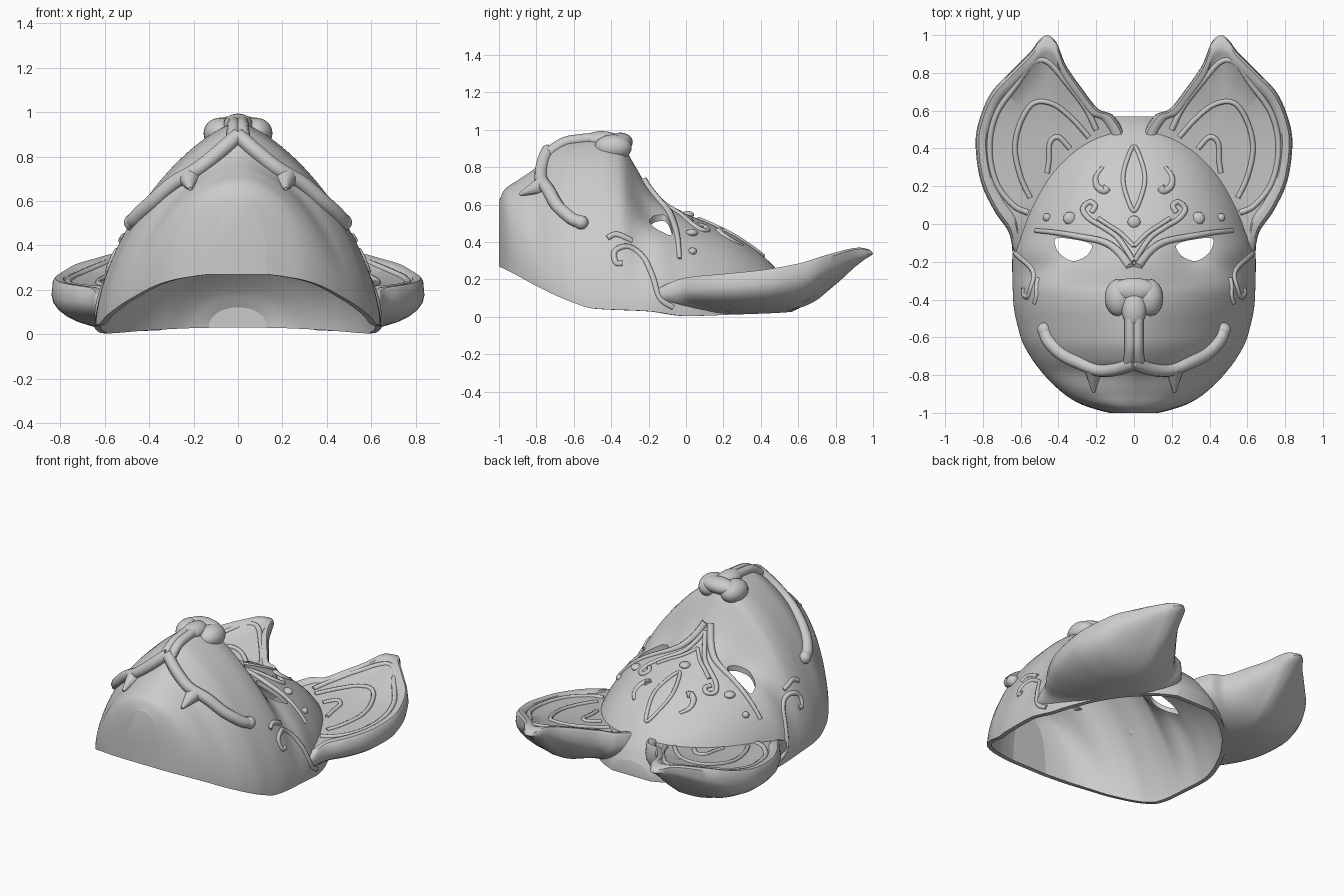
import bpy, bmesh, math
from mathutils import Vector, Matrix

if "Cube" in bpy.data.objects:
    bpy.data.objects.remove(bpy.data.objects["Cube"])


def table(*p):
    """Monotone smooth interpolation through (position, value) pairs."""
    d = [(b[1] - a[1]) / (b[0] - a[0]) for a, b in zip(p, p[1:])]
    m = [d[0]] + [2 * a * b / (a + b) if a * b > 0 else 0 for a, b in zip(d, d[1:])] + [d[-1]]

    def f(y):
        y = min(max(y, p[0][0]), p[-1][0])
        i = next(k for k in range(len(d)) if y <= p[k + 1][0])
        h = p[i + 1][0] - p[i][0]
        t = (y - p[i][0]) / h
        return (p[i][1] * (1 + 2 * t) * (1 - t) ** 2 + h * m[i] * t * (1 - t) ** 2
                + p[i + 1][1] * t * t * (3 - 2 * t) + h * m[i + 1] * t * t * (t - 1))
    return f


def spline(p, n=8, closed=False):
    """Catmull-Rom through 2D points."""
    p = [Vector(q) for q in p]
    c = len(p)
    g = (lambda i: p[i % c]) if closed else (lambda i: p[min(max(i, 0), c - 1)])
    out = []
    for i in range(c if closed else c - 1):
        a, b, e, f = g(i - 1), g(i), g(i + 1), g(i + 2)
        for k in range(n):
            t = k / n
            out.append(0.5 * (2 * b + (e - a) * t + (2 * a - 5 * b + 4 * e - f) * t * t
                              + (3 * b - a - 3 * e + f) * t ** 3))
    return out if closed else out + [p[-1]]


# Face form: half width, ridge height, rim height and section exponents along y
W = table((-1, .13), (-.985, .19), (-.95, .29), (-.9, .37), (-.8, .475), (-.7, .55), (-.6, .6), (-.4, .64),
          (-.2, .645), (0, .61), (.2, .53), (.35, .43), (.45, .33), (.52, .24), (.57, .14))
ZT = table((-1, .62), (-.97, .68), (-.9, .73), (-.8, .80), (-.72, .89), (-.62, .94), (-.45, .955), (-.35, .93),
           (-.28, .82), (-.2, .69), (-.1, .595), (0, .55), (.1, .51), (.25, .44), (.4, .335), (.47, .27),
           (.53, .2), (.57, .13))
ZR = table((-1, .27), (-.9, .22), (-.8, .165), (-.6, .075), (-.5, .045), (-.2, .03), (0, .005), (.57, .03))
P = table((-1, 2.5), (-.9, 1.8), (-.75, 1.42), (-.28, 1.4), (-.1, 2.05), (.57, 2.2))
Q = table((-1, .4), (-.9, .48), (-.75, .6), (-.28, .6), (-.1, .51), (.57, .5))


def face_z(x, y):
    t = min(abs(x) / W(y), 1)
    z = ZR(y) + (ZT(y) - ZR(y)) * (1 - t ** P(y)) ** Q(y)
    return z - .055 * math.exp(-((abs(x) - .29) / .13) ** 2 - ((y + .18) / .09) ** 2)


def face_x(y, z):
    g = min(max((z - ZR(y)) / (ZT(y) - ZR(y)), 0), 1)
    return W(y) * (1 - g ** (1 / Q(y))) ** (1 / P(y))


def new_object(name, bm):
    me = bpy.data.meshes.new(name)
    bm.to_mesh(me)
    bm.free()
    ob = bpy.data.objects.new(name, me)
    bpy.context.collection.objects.link(ob)
    return ob


def finish(ob, angle=40):
    bpy.ops.object.select_all(action='DESELECT')
    ob.select_set(True)
    bpy.context.view_layer.objects.active = ob
    for m in list(ob.modifiers):
        bpy.ops.object.modifier_apply(modifier=m.name)
    bpy.ops.object.shade_smooth_by_angle(angle=math.radians(angle))


def face_mesh(name, solid=False, ny=96, nt=80):
    bm = bmesh.new()
    rows = []
    for i in range(ny + 1):
        y = -.215 + .785 * math.sin(math.pi * (i / ny - .5))
        row = []
        for j in range(nt + 1):
            x = W(y) * math.sin(math.pi * (j / nt - .5))
            z = face_z(x, y)
            row.append(bm.verts.new((x * .985, y, z - .008) if solid else (x, y, z)))
        if solid:
            row += [bm.verts.new((s * W(y) * .985, y, -.1)) for s in (1, -1)]
        rows.append(row)
    n = len(rows[0])
    for a, b in zip(rows, rows[1:]):
        for j in range(n if solid else n - 1):
            k = (j + 1) % n
            bm.faces.new((a[j], a[k], b[k], b[j]))
    bm.faces.new(rows[0][::-1])
    bm.faces.new(rows[-1])
    if solid:
        bmesh.ops.recalc_face_normals(bm, faces=bm.faces)
    return new_object(name, bm)


def boolean(ob, cutter):
    m = ob.modifiers.new('cut', 'BOOLEAN')
    m.operation, m.solver, m.object = 'DIFFERENCE', 'EXACT', cutter
    cutter.hide_render = True


# Mask shell with two eye openings
shell = face_mesh('mask_shell')
sol = shell.modifiers.new('thickness', 'SOLIDIFY')
sol.thickness, sol.offset = .028, -1
bm = bmesh.new()
eye = spline([(.225, -.11), (.24, -.155), (.28, -.185), (.33, -.195), (.385, -.165), (.415, -.12), (.41, -.075),
              (.3, -.085)], 6, True)
for s in (1, -1):
    f = bm.faces.new([bm.verts.new((s * p.x, p.y, .1)) for p in eye])
    up = bmesh.ops.extrude_face_region(bm, geom=[f])['geom']
    bmesh.ops.translate(bm, vec=(0, 0, 1), verts=[v for v in up if isinstance(v, bmesh.types.BMVert)])
bmesh.ops.recalc_face_normals(bm, faces=bm.faces)
eye_cutter = new_object('eye_cutter', bm)
boolean(shell, eye_cutter)
finish(shell)

# Ears: cupped slabs, convex behind, rimmed in front, trimmed against the head
ET = table((-.2, .13), (0, .21), (.2, .23), (.4, .25), (.6, .285), (.75, .33), (.93, .37), (1, .355))
EB = table((-.2, .03), (0, .003), (.4, .012), (.6, .025), (.75, .1), (.9, .22), (1, .3))
OUT = [(.61, -.18), (.665, -.04), (.74, .07), (.81, .22), (.838, .4), (.825, .53), (.76, .69), (.65, .81), (.55, .91),
       (.505, .97), (.46, 1), (.41, .96), (.36, .84), (.27, .71), (.19, .61), (.1, .565), (.05, .4), (.25, .1), (.43, -.12)]
solid = face_mesh('head_cutter', True)
RINGS = [(.25, 0), (.5, 0), (.7, 0), (.83, 0), (.92, 0), (.98, 0), (1, .0), (.985, .8), (.955, 1), (.9, 1), (.86, .96),
         (.835, .8), (.6, .76), (.3, .76)]
for s, side in ((1, 'right'), (-1, 'left')):
    bm = bmesh.new()
    rings = []
    for i, (k, top) in enumerate(RINGS):
        ring = []
        for p in spline(OUT, 6, True):
            x, y = .46 + (p.x - .46) * k, .42 + (p.y - .42) * k
            t, b = ET(y), EB(y)
            e = b + .68 * (t - b)
            z = e - (e - b) * math.sqrt(1 - k * k) if i < 7 else e + (t - e) * top
            ring.append(bm.verts.new((s * x, y, z)))
        rings.append(ring)
    for a, b in zip(rings, rings[1:]):
        for j in range(len(a)):
            k = (j + 1) % len(a)
            bm.faces.new((a[j], a[k], b[k], b[j]))
    bm.faces.new(rings[0][::-1])
    bm.faces.new(rings[-1])
    bmesh.ops.recalc_face_normals(bm, faces=bm.faces)
    ear = new_object(side + '_ear', bm)
    boolean(ear, solid)
    finish(ear)
for helper in (solid, eye_cutter):
    bpy.data.objects.remove(helper)


def tube(name, pts3, r, taper=0, closed=False, mirror=True):
    cu = bpy.data.curves.new(name, 'CURVE')
    cu.dimensions, cu.bevel_depth, cu.bevel_resolution, cu.use_fill_caps = '3D', r, 2, True
    for s in ((1, -1) if mirror else (1,)):
        sp = cu.splines.new('POLY')
        sp.points.add(len(pts3) - 1)
        sp.use_cyclic_u = closed
        for i, (x, y, z) in enumerate(pts3):
            sp.points[i].co = (s * x, y, z, 1)
            sp.points[i].radius = 1 - taper * i / len(pts3)
    ob = bpy.data.objects.new(name, cu)
    bpy.context.collection.objects.link(ob)


def drape(name, pts, r, lift=0, surf=face_z, **kw):
    tube(name, [(p.x, p.y, surf(p.x, p.y) + lift) for p in spline(pts, 8, kw.get('closed', False))], r, **kw)


def blobs(name, items):
    bm = bmesh.new()
    for c, sc in items:
        for s in ((1, -1) if c[0] else (1,)):
            bmesh.ops.create_uvsphere(bm, u_segments=24, v_segments=14, radius=1, matrix=Matrix.Translation(
                (s * c[0], c[1], c[2])) @ Matrix.Diagonal((*sc, 1)))
    finish(new_object(name, bm), 60)


# Muzzle: nose, philtrum, lips, fangs
blobs('nose', [((0, -.35, .935), (.12, .065, .05)), ((.08, -.39, .905), (.075, .1, .07)),
               ((0, -.45, .945), (.065, .1, .048))])
drape('philtrum', [(.02, -.42), (.02, -.55), (.02, -.66), (.028, -.74)], .03, .004)
drape('lips', [(0, -.735), (.08, -.765), (.18, -.775), (.28, -.74), (.38, -.69), (.45, -.62), (.475, -.56)], .036, .014)
blobs('lip_corners', [((.475, -.56, face_z(.475, -.56) + .014), (.038, .038, .038))])
bm = bmesh.new()
for s in (1, -1):
    a, b = Vector((s * .215, -.77, .70)), Vector((s * .215, -.89, .655))
    rot = (b - a).to_track_quat('Z', 'Y').to_matrix().to_4x4()
    bmesh.ops.create_cone(bm, cap_ends=True, segments=12, radius1=.05, radius2=.008, depth=(b - a).length,
                          matrix=Matrix.Translation((a + b) / 2) @ rot)
finish(new_object('fangs', bm))

# Brow and forehead ornament
drape('brow', [(.02, -.23), (.08, -.15), (.16, -.095), (.3, -.065), (.42, -.045), (.52, -.035)], .024, taper=.5)
drape('brow_scroll', [(.225, .06), (.205, .095), (.235, .115), (.27, .08), (.24, .03), (.16, -.02), (.08, -.08), (0, -.2)],
      .015)
drape('inner_chevron', [(.19, .03), (.13, -.01), (.07, -.05), (0, -.12)], .012)
drape('almond', [(0, .41), (.04, .33), (.058, .24), (.04, .15), (0, .07), (-.04, .15), (-.058, .24), (-.04, .33)],
      .012, closed=True, mirror=False)
drape('comma', [(.14, .19), (.16, .175), (.195, .2), (.2, .25), (.165, .3)], .026, -.006, taper=.6)
blobs('dots', [((x, y, face_z(x, y)), (r, r, .02))
               for x, y, r in ((0, .01, .034), (.34, .03, .034), (.46, .035, .022))])

# Cheek scrolls laid on the side walls, given as (y, z)
for name, pts in (('cheek_scroll', [(-.07, .05), (-.14, .1), (-.18, .22), (-.23, .32), (-.31, .375), (-.38, .35),
                                    (-.375, .29), (-.34, .285)]),
                  ('cheek_tick', [(-.42, .42), (-.37, .44), (-.29, .405)])):
    tube(name, [(face_x(p.x, p.y) - .005, p.x, p.y) for p in spline(pts)], .016)

# Nested lines inside the ears
for name, pts, r in (('ear_line_outer', [(.56, .06), (.64, .1), (.73, .22), (.765, .4), (.73, .58), (.62, .74), (.54, .85),
                                         (.46, .86), (.36, .75), (.26, .62), (.2, .5)], .016),
                     ('ear_line_middle', [(.55, .14), (.6, .25), (.63, .4), (.6, .54), (.53, .64), (.43, .635),
                                          (.33, .56), (.24, .46)], .014),
                     ('ear_line_inner', [(.46, .27), (.45, .34), (.445, .43), (.4, .46), (.34, .4)], .014)):
    drape(name, pts, r, -.018, surf=lambda x, y: ET(y))
